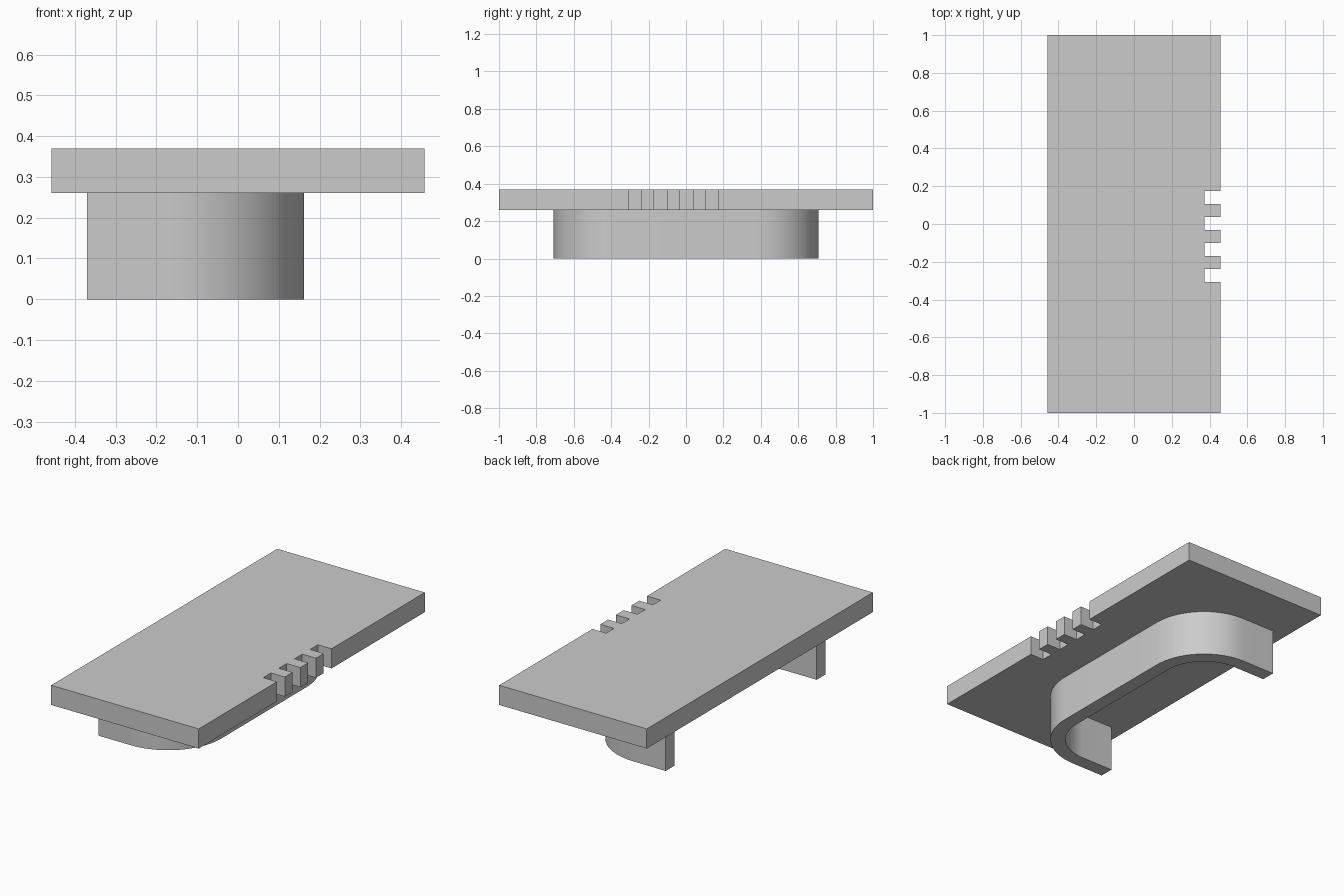
import bpy, bmesh
from math import sin, cos, pi

cube = bpy.data.objects.get("Cube")
if cube:
    bpy.data.objects.remove(cube, do_unlink=True)

grey = bpy.data.materials.new("plain grey")
grey.use_nodes = True
colour = (0.6, 0.6, 0.6, 1)
grey.diffuse_color = colour
grey.node_tree.nodes["Principled BSDF"].inputs["Base Color"].default_value = colour


def prism(name, outline, z0, z1):
    """Extrude a closed outline from z0 up to z1."""
    bm = bmesh.new()
    base = bm.faces.new([bm.verts.new((x, y, z0)) for x, y in outline])
    top = bmesh.ops.extrude_face_region(bm, geom=[base])["geom"]
    verts = [v for v in top if isinstance(v, bmesh.types.BMVert)]
    bmesh.ops.translate(bm, vec=(0, 0, z1 - z0), verts=verts)
    bmesh.ops.recalc_face_normals(bm, faces=bm.faces)
    mesh = bpy.data.meshes.new(name)
    bm.to_mesh(mesh)
    bm.free()
    mesh.materials.append(grey)
    obj = bpy.data.objects.new(name, mesh)
    bpy.context.collection.objects.link(obj)
    return obj


# Top plate with four square notches in its left edge
half_w, notch_x, under = 0.457, 0.372, 0.26
edge = [(half_w, -1)]
for i in range(4):
    y = -0.308 + i * 0.138
    edge += [(half_w, y), (notch_x, y), (notch_x, y + 0.069), (half_w, y + 0.069)]
prism("top_plate", edge + [(half_w, 1), (-half_w, 1), (-half_w, -1)], under, 0.37)


# C-shaped skirt below, open towards the right
def c_path(radius, steps=24):
    cx, cy, end = -0.168, 0.378, -0.37
    arc = [(cx + radius * sin(a), cy + radius * cos(a))
           for a in (pi / 2 * i / steps for i in range(steps + 1))]
    half = [(end, cy + radius)] + arc
    return half + [(x, -y) for x, y in reversed(half)]


skirt = prism("curved_skirt", c_path(0.33) + c_path(0.25)[::-1], 0, under)
bpy.context.view_layer.objects.active = skirt
skirt.select_set(True)
bpy.ops.object.shade_smooth_by_angle()
